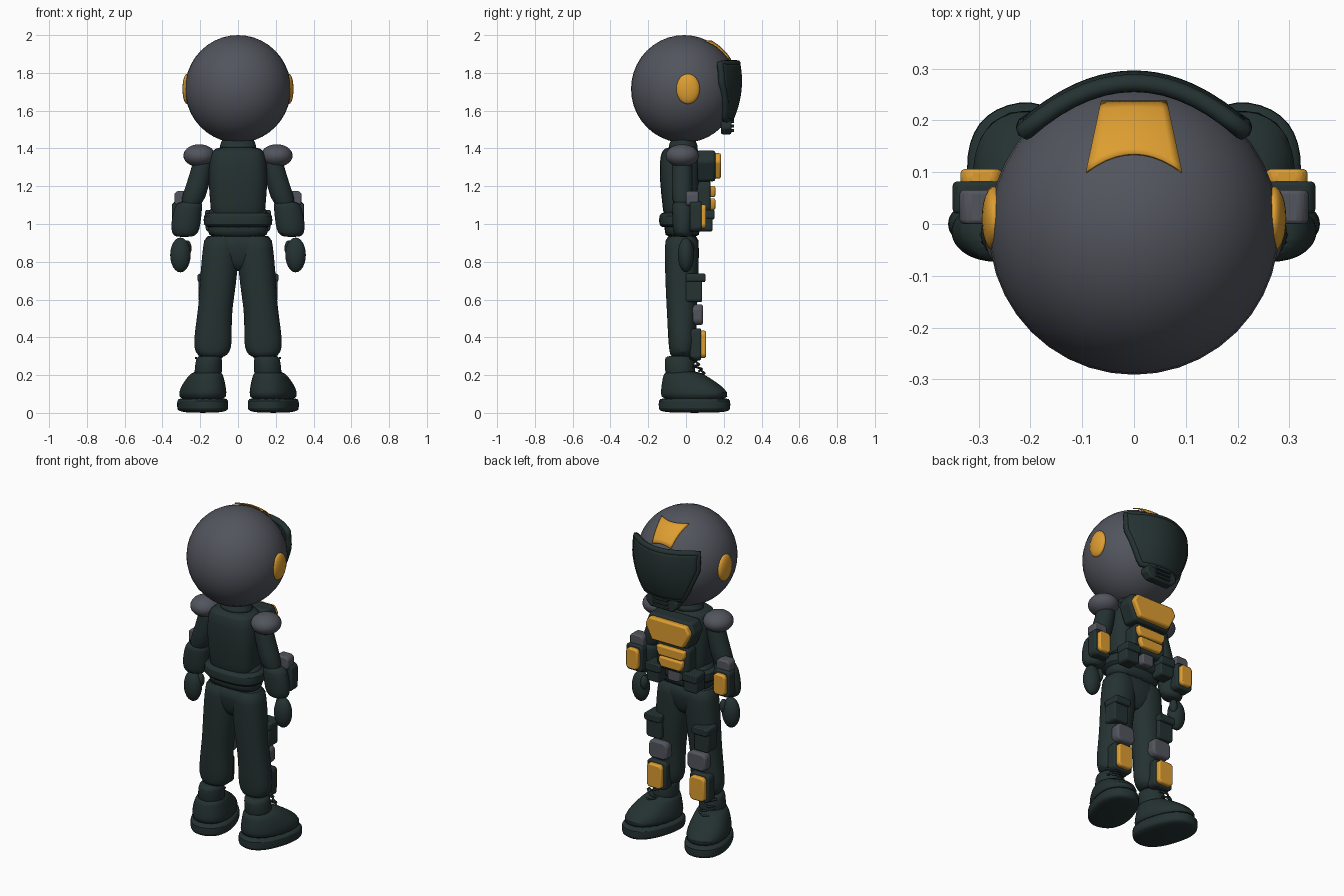
import bpy, bmesh, math
from mathutils import Matrix

cube = bpy.data.objects.get("Cube")
if cube:
    bpy.data.objects.remove(cube, do_unlink=True)


def material(name, rgb):
    m = bpy.data.materials.new(name)
    m.use_nodes = True
    m.diffuse_color = (*rgb, 1)
    m.node_tree.nodes["Principled BSDF"].inputs["Base Color"].default_value = (*rgb, 1)
    return m


DARK = material("dark_green", (0.018, 0.032, 0.031))
GREY = material("slate_grey", (0.085, 0.09, 0.11))
GOLD = material("amber", (0.73, 0.34, 0.03))
parts = []


def finish(name, bm, mat):
    bmesh.ops.recalc_face_normals(bm, faces=bm.faces)
    me = bpy.data.meshes.new(name)
    bm.to_mesh(me)
    bm.free()
    me.materials.append(mat)
    ob = bpy.data.objects.new(name, me)
    bpy.context.collection.objects.link(ob)
    parts.append(ob)
    return ob


def ellipsoid(name, loc, radii, mat, seg=32):
    bm = bmesh.new()
    bmesh.ops.create_uvsphere(bm, u_segments=seg, v_segments=seg // 2, radius=1)
    bm.transform(Matrix.Translation(loc) @ Matrix.Diagonal((*radii, 1)))
    return finish(name, bm, mat)


def loft(name, rings, mat, power=1.0, side=1, turn=0, pivot=(0, 0), n=20):
    """Skin through horizontal rings given as (x, y, z, rx, ry)."""
    bm = bmesh.new()
    loops = []
    for cx, cy, z, rx, ry in rings:
        loop = []
        for i in range(n):
            a = 2 * math.pi * i / n
            c, s = math.cos(a), math.sin(a)
            x = cx + rx * math.copysign(abs(c) ** power, c)
            y = cy + ry * math.copysign(abs(s) ** power, s)
            rx_, ry_ = x * math.cos(turn) - y * math.sin(turn), x * math.sin(turn) + y * math.cos(turn)
            loop.append(bm.verts.new((side * (rx_ + pivot[0]), ry_ + pivot[1], z)))
        loops.append(loop)
    for a, b in zip(loops, loops[1:]):
        for i in range(n):
            bm.faces.new((a[i], a[(i + 1) % n], b[(i + 1) % n], b[i]))
    bm.faces.new(loops[0])
    bm.faces.new(loops[-1])
    ob = finish(name, bm, mat)
    ob.modifiers.new("Smooth", 'SUBSURF').levels = 1
    return ob


def plate(name, pts, y0, y1, mat, bevel=0.008):
    """Outline in x and z, pushed from y0 to y1 with softened edges."""
    bm = bmesh.new()
    face = bm.faces.new([bm.verts.new((x, y0, z)) for x, z in pts])
    out = bmesh.ops.extrude_face_region(bm, geom=[face])
    for v in out["geom"]:
        if isinstance(v, bmesh.types.BMVert):
            v.co.y = y1
    ob = finish(name, bm, mat)
    mod = ob.modifiers.new("Bevel", 'BEVEL')
    mod.width, mod.segments = bevel, 2
    return ob


def rect(cx, cz, hx, hz, c=0.015):
    corners = [(hx - c, hz), (hx, hz - c), (hx, c - hz), (hx - c, -hz)]
    return [(cx + x, cz + z) for x, z in corners] + [(cx - x, cz + z) for x, z in reversed(corners)]


def patch(name, fn, nu, nv, thickness, mat):
    """Curved sheet from fn(u, v), u in -1..1 and v in 0..1."""
    bm = bmesh.new()
    g = [[bm.verts.new(fn(2 * i / nu - 1, j / nv)) for i in range(nu + 1)] for j in range(nv + 1)]
    for j in range(nv):
        for i in range(nu):
            bm.faces.new((g[j][i], g[j][i + 1], g[j + 1][i + 1], g[j + 1][i]))
    ob = finish(name, bm, mat)
    mod = ob.modifiers.new("Thickness", 'SOLIDIFY')
    mod.thickness, mod.offset = thickness, 0
    return ob


def tube(name, pts, radius, mat, cyclic=False):
    cu = bpy.data.curves.new(name, 'CURVE')
    cu.dimensions = '3D'
    cu.bevel_depth, cu.bevel_resolution = radius, 2
    sp = cu.splines.new('POLY')
    sp.points.add(len(pts) - 1)
    for p, co in zip(sp.points, pts):
        p.co = (*co, 1)
    sp.use_cyclic_u = cyclic
    cu.materials.append(mat)
    bpy.context.collection.objects.link(bpy.data.objects.new(name, cu))


# Helmet with crest stripe
ellipsoid("helmet", (0, -0.01, 1.715), (0.28, 0.281, 0.285), GREY, 40)


def stripe(u, v):
    low = 0.135 - 0.035 * u * u
    x, y = u * (0.092 - 0.029 * v), low + (0.236 - low) * v
    return x, y, 1.715 + math.sqrt(0.292 ** 2 - x * x - (y + 0.01) ** 2)


patch("helmet_stripe", stripe, 10, 8, 0.006, GOLD)


# Visor, its rim and the mouthpiece
def visor(u, v):
    half = 0.12 + 0.09 * min(1, v / 0.65) ** 0.8
    x = u * half
    y = 0.237 + 0.13 * v - 0.095 * v * v - 2.1 * x * x
    return x, y, 1.555 + 0.295 * v


patch("visor", visor, 20, 14, 0.03, DARK)
steps = [i / 14 for i in range(14)]
rim = [visor(2 * t - 1, 0) for t in steps] + [visor(1, t) for t in steps]
rim += [visor(1 - 2 * t, 1) for t in steps] + [visor(-1, 1 - t) for t in steps]
tube("visor_rim", rim, 0.018, DARK, True)
plate("mouthpiece", rect(0, 1.52, 0.105, 0.045, 0.03), 0.185, 0.24, DARK)
for k in range(3):
    plate(f"mouthpiece_bar_{k + 1}", rect(0, 1.495 + 0.024 * k, 0.05, 0.007, 0.003), 0.235, 0.255, DARK, 0.003)

# Neck, torso, belt and pelvis
loft("neck", [(0, -0.015, z, 0.1 - d, 0.08 - d) for z, d in ((1.37, 0), (1.42, 0), (1.435, 0.015), (1.48, 0.015))], DARK)
loft("torso", [(0, -0.025, 0.98, 0.145, 0.09), (0, -0.025, 1.1, 0.145, 0.1), (0, -0.03, 1.22, 0.16, 0.11),
               (0, -0.03, 1.34, 0.155, 0.11), (0, -0.03, 1.39, 0.14, 0.1), (0, -0.02, 1.41, 0.1, 0.075)], DARK, 0.7)
loft("belt", [(0, -0.025, z, 0.185 - d, 0.12 - d) for z, d in ((0.98, 0.02), (0.99, 0), (1.05, 0), (1.065, 0.02))], DARK, 0.75)
loft("jacket_hem", [(0, -0.02, z, r, r * 0.58) for z, r in ((0.93, 0.15), (0.95, 0.165), (1.08, 0.16), (1.09, 0.14))], DARK, 0.75)
loft("pelvis", [(0, -0.02, 0.75, 0.05, 0.05), (0, -0.02, 0.8, 0.13, 0.075), (0, -0.02, 0.88, 0.175, 0.09),
                (0, -0.02, 0.95, 0.175, 0.09)], DARK, 0.8)


# Chest armour
def hexagon(grow):
    right = [(0.125, 1.375), (0.15, 1.33), (0.105, 1.24)]
    right = [(x + grow, z + (grow if z > 1.36 else -grow if z < 1.3 else 0)) for x, z in right]
    return right + [(-x, z) for x, z in reversed(right)]


plate("chest_backing", hexagon(0.014), 0.06, 0.155, DARK, 0.012)
plate("chest_plate", hexagon(0), 0.145, 0.185, GOLD, 0.01)
plate("belly_backing", rect(0, 1.14, 0.11, 0.09, 0.03), 0.05, 0.13, DARK, 0.012)
for label, z, w in (("upper", 1.172, 0.095), ("lower", 1.105, 0.08)):
    plate(f"belly_plate_{label}", [(w, z + 0.03), (w, z), (w - 0.015, z - 0.03),
          (0.015 - w, z - 0.03), (-w, z), (-w, z + 0.03)], 0.12, 0.155, GOLD)
plate("buckle", rect(0, 1.025, 0.04, 0.035, 0.01), 0.08, 0.125, GREY)

for s, side in ((1, "left"), (-1, "right")):
    # Ear cap and shoulder pad
    ellipsoid(f"{side}_ear_cap", (s * 0.27, 0.01, 1.715), (0.024, 0.063, 0.08), GOLD, 24)
    ellipsoid(f"{side}_shoulder_pad", (s * 0.205, -0.02, 1.362), (0.084, 0.088, 0.06), GREY, 28)
    # Sleeve, gauntlet and hand
    loft(f"{side}_sleeve", [(0.18, -0.02, 1.38, 0.05, 0.05), (0.19, -0.02, 1.3, 0.055, 0.056),
         (0.215, -0.02, 1.2, 0.063, 0.056), (0.255, -0.02, 1.08, 0.065, 0.058)], DARK, side=s)
    loft(f"{side}_gauntlet", [(0.25, -0.015, 1.12, 0.06, 0.055), (0.262, -0.015, 1.1, 0.075, 0.06),
         (0.277, -0.015, 1.0, 0.08, 0.058), (0.28, -0.015, 0.95, 0.072, 0.052),
         (0.285, -0.01, 0.93, 0.045, 0.04)], DARK, side=s)
    ellipsoid(f"{side}_hand", (s * 0.305, 0, 0.836), (0.054, 0.043, 0.092), DARK, 24)
    ellipsoid(f"{side}_thumb", (s * 0.268, 0.02, 0.872), (0.022, 0.025, 0.042), DARK, 16)
    # Forearm armour
    plate(f"{side}_forearm_backing", rect(s * 0.295, 1.04, 0.055, 0.08), 0.02, 0.082, DARK)
    plate(f"{side}_forearm_plate", rect(s * 0.295, 1.04, 0.04, 0.063), 0.075, 0.106, GOLD)
    plate(f"{side}_elbow_plate", rect(s * 0.292, 1.135, 0.045, 0.04), 0.0, 0.066, GREY)
    # Belt pouch with flap
    plate(f"{side}_pouch", rect(s * 0.125, 1.01, 0.046, 0.05, 0.01), 0.06, 0.14, DARK)
    plate(f"{side}_pouch_flap", rect(s * 0.125, 1.05, 0.05, 0.025, 0.008), 0.06, 0.15, DARK)
    # Trouser leg
    loft(f"{side}_leg", [(0.135, -0.02, 0.29, 0.06, 0.06), (0.135, -0.02, 0.32, 0.095, 0.068),
         (0.133, -0.02, 0.38, 0.104, 0.075), (0.127, -0.022, 0.5, 0.092, 0.078),
         (0.112, -0.022, 0.62, 0.093, 0.085), (0.1, -0.022, 0.75, 0.1, 0.09),
         (0.092, -0.022, 0.88, 0.094, 0.092), (0.09, -0.022, 0.95, 0.088, 0.088)], DARK, 0.9, s)
    # Thigh pouch, knee pad and shin guard
    plate(f"{side}_thigh_pouch", rect(s * 0.16, 0.655, 0.05, 0.068, 0.01), 0.0, 0.085, DARK)
    plate(f"{side}_thigh_flap", rect(s * 0.16, 0.715, 0.055, 0.022, 0.008), 0.0, 0.102, DARK)
    plate(f"{side}_knee_pad", rect(s * 0.13, 0.52, 0.063, 0.055, 0.02), 0.03, 0.09, GREY, 0.012)
    plate(f"{side}_shin_backing", rect(s * 0.145, 0.363, 0.065, 0.085), 0.02, 0.08, DARK)
    plate(f"{side}_shin_plate", rect(s * 0.145, 0.363, 0.05, 0.072), 0.07, 0.106, GOLD)
    # Boot turned outward, with sole and laces
    boot = dict(side=s, turn=-0.3, pivot=(0.187, 0.045))
    loft(f"{side}_sole", [(0, 0, 0.0, 0.08, 0.15), (0, 0, 0.012, 0.118, 0.189),
         (0, 0, 0.02, 0.125, 0.196), (0, 0, 0.07, 0.125, 0.196), (0, 0, 0.08, 0.115, 0.186)], DARK, 0.85, **boot)
    loft(f"{side}_boot", [(0, 0, 0.06, 0.118, 0.188), (0, 0, 0.11, 0.118, 0.185), (0, -0.02, 0.15, 0.108, 0.16),
         (0, -0.05, 0.19, 0.092, 0.122), (-0.005, -0.075, 0.225, 0.074, 0.092)], DARK, 0.9, **boot)
    loft(f"{side}_boot_shaft", [(0.158, -0.028, 0.17, 0.07, 0.075), (0.158, -0.03, 0.22, 0.075, 0.082),
         (0.154, -0.035, 0.28, 0.07, 0.08), (0.15, -0.035, 0.305, 0.066, 0.074)], DARK, side=s)
    for k in range(4):
        z, y = 0.21 + 0.023 * k, 0.098 - 0.014 * k
        tilt = 0.012 if k % 2 else -0.012
        tube(f"{side}_lace_{k + 1}", [(s * (0.185 + 0.04 * t), y - 0.025 * abs(t) - 0.01 * t, z + tilt * t)
             for t in (-1, -0.5, 0, 0.5, 1)], 0.006, DARK)

# Smooth shading with crisp edges
bpy.ops.object.select_all(action='DESELECT')
for ob in parts:
    ob.select_set(True)
bpy.context.view_layer.objects.active = parts[0]
bpy.ops.object.shade_smooth_by_angle(angle=math.radians(40))
